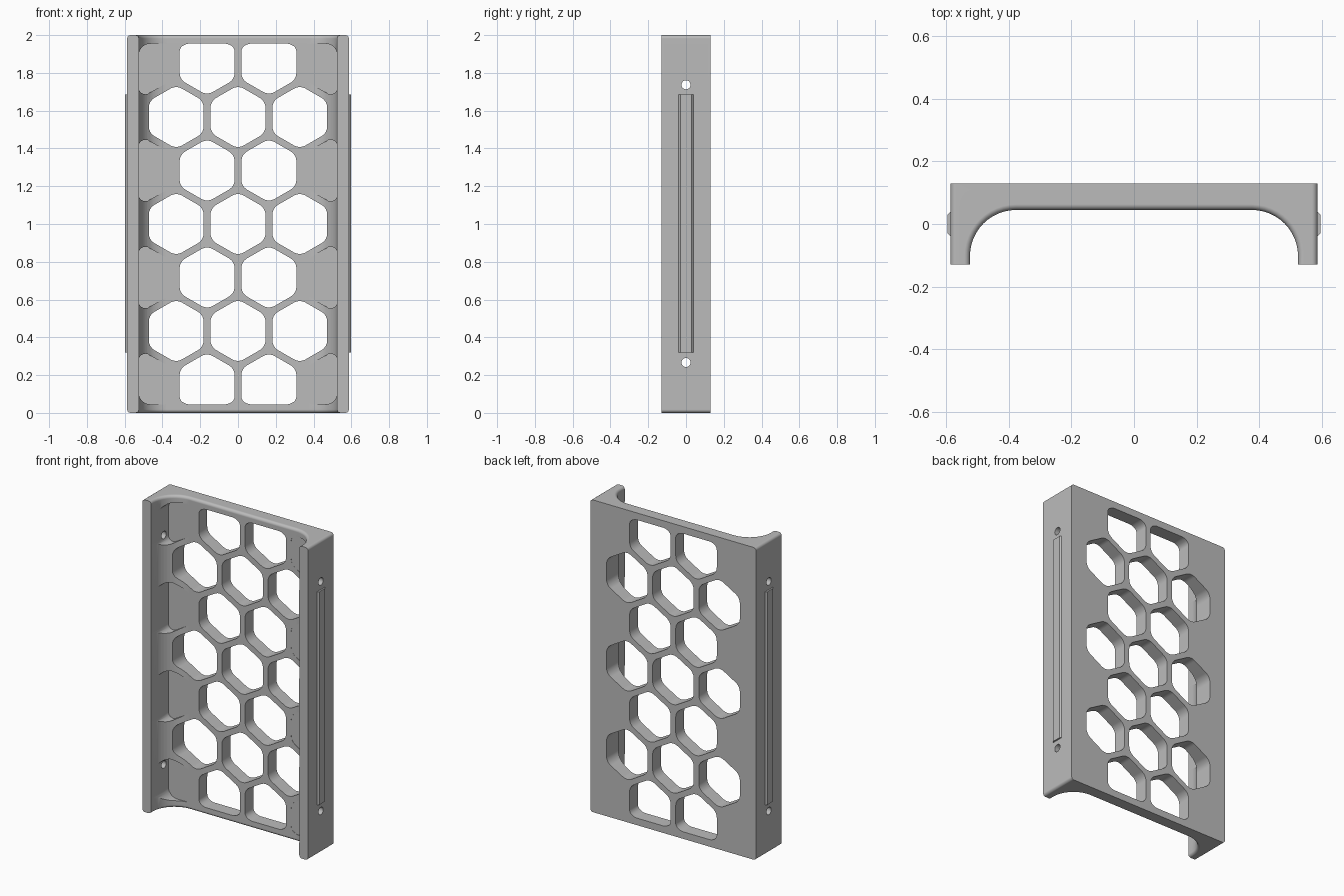
import bpy, bmesh, math
from mathutils import Vector

cube = bpy.data.objects.get("Cube")
if cube:
    bpy.data.objects.remove(cube, do_unlink=True)

HEIGHT, HALF_W, HALF_D = 2.0, 0.587, 0.13
INNER, FLOOR, FILLET = 0.525, 0.045, 0.148
PITCH, HEX_R = 0.327, 0.168

grey = bpy.data.materials.new("plain grey")
grey.use_nodes = True
grey.diffuse_color = (0.5, 0.5, 0.5, 1)
grey.node_tree.nodes["Principled BSDF"].inputs["Base Color"].default_value = (0.5, 0.5, 0.5, 1)


def prism(bm, points, vector):
    """Close a flat outline and extrude it along a vector."""
    face = bm.faces.new([bm.verts.new(p) for p in points])
    grown = bmesh.ops.extrude_face_region(bm, geom=[face])["geom"]
    bmesh.ops.translate(bm, vec=vector, verts=[v for v in grown if isinstance(v, bmesh.types.BMVert)])


def finish(bm, name):
    bmesh.ops.recalc_face_normals(bm, faces=bm.faces[:])
    mesh = bpy.data.meshes.new(name)
    bm.to_mesh(mesh)
    bm.free()
    mesh.materials.append(grey)
    obj = bpy.data.objects.new(name, mesh)
    bpy.context.collection.objects.link(obj)
    return obj


def clip(points, axis, limit, sign):
    """Keep the part of an outline with sign * coordinate <= sign * limit."""
    out = []
    for i, a in enumerate(points):
        b = points[(i + 1) % len(points)]
        da, db = sign * (a[axis] - limit), sign * (b[axis] - limit)
        if da <= 0:
            out.append(a)
        if da * db < 0:
            out.append(a.lerp(b, da / (da - db)))
    return out


def rounded(points, radius, steps=6):
    """Replace each corner with an arc-like curve."""
    out = []
    for i, p in enumerate(points):
        a, b = points[i - 1] - p, points[(i + 1) % len(points)] - p
        half = a.angle(b) / 2
        t = min(radius / math.tan(half), 0.48 * a.length, 0.48 * b.length)
        start, end = p + a.normalized() * t, p + b.normalized() * t
        centre = p + (a.normalized() + b.normalized()).normalized() * (t / math.cos(half))
        r = (start - centre).length
        for k in range(steps + 1):
            out.append(centre + (start.lerp(end, k / steps) - centre).normalized() * r)
    return out


def hexagon(x, z):
    pts = [Vector((x + HEX_R * math.sin(i * math.pi / 3), z + HEX_R * math.cos(i * math.pi / 3)))
           for i in range(6)]
    edge = INNER + 0.001
    for axis, limit, sign in ((0, edge, 1), (0, -edge, -1), (1, 1.955, 1), (1, 0.045, -1)):
        pts = clip(pts, axis, limit, sign)
    return rounded(pts, 0.062)


# Channel-shaped body with filleted inner corners
half = [(HALF_W, HALF_D), (HALF_W, -HALF_D), (INNER, -HALF_D)]
for k in range(13):
    a = k / 12 * math.pi / 2
    half.append((INNER - FILLET + FILLET * math.cos(a), FLOOR - FILLET + FILLET * math.sin(a)))
outline = half + [(-x, y) for x, y in reversed(half)]
bm = bmesh.new()
prism(bm, [(x, y, 0) for x, y in outline], (0, 0, HEIGHT))


def end_edge(e):
    a, b = e.verts[0].co, e.verts[1].co
    level = abs(a.z - b.z) < 0.001
    return level and abs((a.y + b.y) / 2) < HALF_D - 0.001 or level and abs(a.x - b.x) < 0.001


bmesh.ops.bevel(bm, geom=[e for e in bm.edges if end_edge(e)], offset=0.018,
                segments=4, profile=0.5, affect='EDGES', clamp_overlap=True)
body = finish(bm, "bracket_body")

# Honeycomb openings, with blind pockets at both ends of the shorter rows
openings, pockets = bmesh.new(), bmesh.new()
for row in range(-3, 4):
    z = HEIGHT / 2 + row * PITCH * math.sqrt(3) / 2
    columns = (-1.5, -0.5, 0.5, 1.5) if row % 2 else (-1, 0, 1)
    for c in columns:
        blind = abs(c) > 1.2
        shape = [(x, -0.3, zz) for x, zz in hexagon(c * PITCH, z)]
        prism(pockets if blind else openings, shape, (0, 0.3 + FLOOR + 0.001 if blind else 0.6, 0))

# Round holes through both side walls
holes = bmesh.new()
for z in (0.267, 1.737):
    ring = [(-0.8, 0.024 * math.cos(i * math.pi / 12), z + 0.024 * math.sin(i * math.pi / 12))
            for i in range(24)]
    prism(holes, ring, (1.6, 0, 0))

cutters = [finish(openings, "opening_cutter"), finish(pockets, "pocket_cutter"),
           finish(holes, "hole_cutter")]
for cutter in cutters:
    cutter.hide_render = True
    mod = body.modifiers.new(cutter.name, 'BOOLEAN')
    mod.operation, mod.solver, mod.object = 'DIFFERENCE', 'EXACT', cutter
bpy.context.view_layer.update()
cut_mesh = bpy.data.meshes.new_from_object(body.evaluated_get(bpy.context.evaluated_depsgraph_get()))
body.modifiers.clear()
body.data = cut_mesh
for cutter in cutters:
    bpy.data.objects.remove(cutter, do_unlink=True)

# Raised rails with tapered long edges
rails = []
for side, name in ((1, "left_rail"), (-1, "right_rail")):
    bm = bmesh.new()
    section = [(HALF_W - 0.01, -0.04), (HALF_W, -0.04), (HALF_W + 0.01, -0.03),
               (HALF_W + 0.01, 0.03), (HALF_W, 0.04), (HALF_W - 0.01, 0.04)]
    prism(bm, [(side * x, y, 0.32) for x, y in section], (0, 0, 1.365))
    rails.append(finish(bm, name))

# Smooth the curved walls and keep the flat ones crisp
bpy.ops.object.select_all(action='DESELECT')
body.select_set(True)
bpy.context.view_layer.objects.active = body
bpy.ops.object.shade_smooth_by_angle(angle=math.radians(28))
weighted = body.modifiers.new("even_normals", 'WEIGHTED_NORMAL')
weighted.keep_sharp = True
